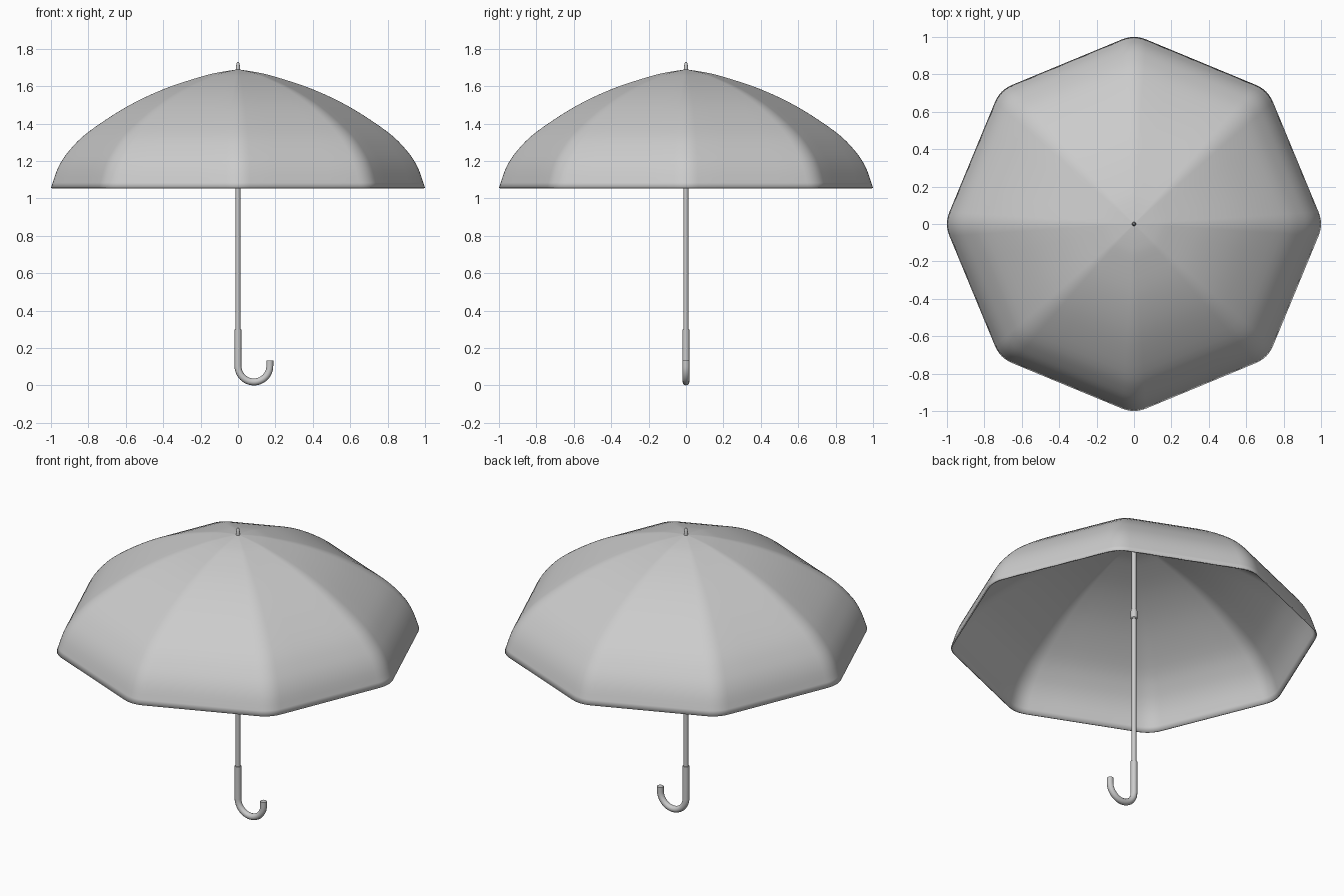
import bpy, bmesh, math
from mathutils import Vector

if "Cube" in bpy.data.objects:
    bpy.data.objects.remove(bpy.data.objects["Cube"])


def finish(name, bm, angle=35):
    bmesh.ops.recalc_face_normals(bm, faces=bm.faces)
    mesh = bpy.data.meshes.new(name)
    bm.to_mesh(mesh)
    bm.free()
    ob = bpy.data.objects.new(name, mesh)
    bpy.context.collection.objects.link(ob)
    smooth(ob, angle)
    return ob


def smooth(ob, angle):
    bpy.ops.object.select_all(action='DESELECT')
    ob.select_set(True)
    bpy.context.view_layer.objects.active = ob
    bpy.ops.object.shade_smooth_by_angle(angle=math.radians(angle))


def loft(bm, rings):
    for a, b in zip(rings, rings[1:]):
        n = len(a)
        for i in range(n):
            bm.faces.new((a[i], a[(i + 1) % n], b[(i + 1) % n], b[i]))


def lathe(name, profile, sides=20):
    bm = bmesh.new()
    rings = [[bm.verts.new((r * math.cos(math.tau * i / sides), r * math.sin(math.tau * i / sides), z))
              for i in range(sides)] for r, z in profile]
    loft(bm, rings)
    bm.faces.new(rings[0])
    bm.faces.new(rings[-1])
    return finish(name, bm)


def catmull(points, steps):
    p = [Vector(q) for q in points]
    p = [2 * p[0] - p[1]] + p + [2 * p[-1] - p[-2]]
    out = []
    for a, b, c, d in zip(p, p[1:], p[2:], p[3:]):
        for k in range(steps):
            t = k / steps
            out.append(0.5 * (2 * b + (c - a) * t + (2 * a - 5 * b + 4 * c - d) * t ** 2
                              + (3 * b - a - 3 * c + d) * t ** 3))
    return out + [p[-2]]


# Canopy: octagon outline with softened corners, scaled along the rib profile
corners = [Vector((math.cos(i * math.pi / 4), math.sin(i * math.pi / 4))) for i in range(8)]
soft = 0.09
outline = []
for i, c in enumerate(corners):
    start = c.lerp(corners[i - 1], soft)
    end = c.lerp(corners[(i + 1) % 8], soft)
    for k in range(7):
        t = k / 6
        outline.append(start * (1 - t) ** 2 + c * 2 * t * (1 - t) + end * t ** 2)
    for f in (0.3, 0.5, 0.7):
        outline.append(c.lerp(corners[(i + 1) % 8], f))
fit = 1 / max(v.x for v in outline)

rib = catmull([(0, 1.69), (0.1, 1.674), (0.2, 1.65), (0.4, 1.583), (0.6, 1.487),
               (0.8, 1.355), (0.9, 1.258), (0.96, 1.168), (1, 1.056)], 4)
bm = bmesh.new()
rings = [[bm.verts.new((v.x * fit * r, v.y * fit * r, z)) for v in outline] for r, z in rib[1:]]
loft(bm, rings)
apex = bm.verts.new((0, 0, rib[0].y))
for i in range(len(outline)):
    bm.faces.new((apex, rings[0][i], rings[0][(i + 1) % len(outline)]))
bmesh.ops.recalc_face_normals(bm, faces=bm.faces)
# Normals point outward so the thickness grows inward
if sum(f.normal.z for f in bm.faces) < 0:
    bmesh.ops.reverse_faces(bm, faces=bm.faces)
mesh = bpy.data.meshes.new("canopy")
bm.to_mesh(mesh)
bm.free()
canopy = bpy.data.objects.new("canopy", mesh)
bpy.context.collection.objects.link(canopy)
smooth(canopy, 50)
shell = canopy.modifiers.new("thickness", 'SOLIDIFY')
shell.thickness = 0.008
shell.offset = -1

# Shaft, sliding runner and top ferrule
lathe("shaft", [(0.0125, 0.27), (0.0125, 1.68)])
lathe("runner", [(0.015, 1.195), (0.019, 1.2), (0.019, 1.24), (0.015, 1.258)])
lathe("ferrule", [(0.012, 1.67), (0.011, 1.7), (0.008, 1.722), (0.004, 1.73)], 16)

# Hooked handle
R, tube = 0.085, 0.0185
cz = R + tube
path = [(0, 0.3), (0, 0.2)]
path += [(R - R * math.cos(math.pi * k / 24), cz - R * math.sin(math.pi * k / 24)) for k in range(25)]
path.append((2 * R, 0.132))
curve = bpy.data.curves.new("handle", 'CURVE')
curve.dimensions = '3D'
curve.bevel_depth = tube
curve.bevel_resolution = 4
curve.use_fill_caps = True
spline = curve.splines.new('POLY')
spline.points.add(len(path) - 1)
for pt, (x, z) in zip(spline.points, path):
    pt.co = (x, 0, z, 1)
handle = bpy.data.objects.new("handle", curve)
bpy.context.collection.objects.link(handle)
bpy.ops.object.select_all(action='DESELECT')
handle.select_set(True)
bpy.context.view_layer.objects.active = handle
bpy.ops.object.convert(target='MESH')
smooth(bpy.context.view_layer.objects.active, 40)
